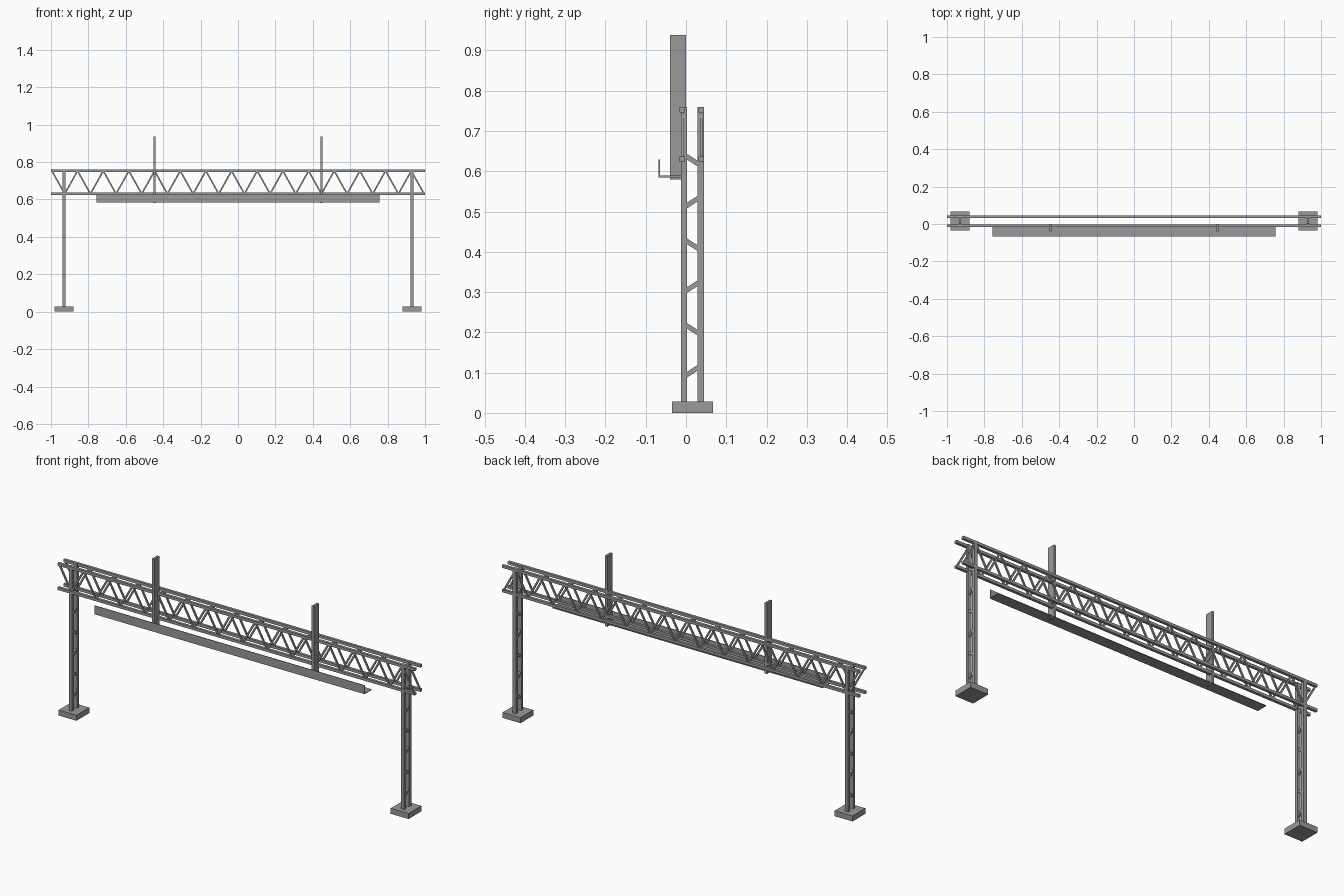
import bpy, bmesh
from mathutils import Vector, Matrix

if "Cube" in bpy.data.objects:
    bpy.data.objects.remove(bpy.data.objects["Cube"])

grey = bpy.data.materials.new("steel_grey")
grey.diffuse_color = (0.32, 0.32, 0.32, 1)
grey.use_nodes = True
grey.node_tree.nodes["Principled BSDF"].inputs["Base Color"].default_value = grey.diffuse_color


def add_box(bm, lo, hi):
    lo, hi = Vector(lo), Vector(hi)
    m = Matrix.Translation((lo + hi) / 2) @ Matrix.Diagonal((*(hi - lo), 1))
    bmesh.ops.create_cube(bm, size=1, matrix=m)


def add_bar(bm, a, b, wide, deep):
    # square bar from a to b
    a, b = Vector(a), Vector(b)
    z = (b - a).normalized()
    x = Vector((1, 0, 0)) if abs(z.x) < 0.01 else Vector((0, 1, 0))
    y = z.cross(x)
    rot = Matrix((x, y, z)).transposed().to_4x4()
    m = Matrix.Translation((a + b) / 2) @ rot @ Matrix.Diagonal((wide, deep, (b - a).length, 1))
    bmesh.ops.create_cube(bm, size=1, matrix=m)


def finish(bm, name):
    bmesh.ops.recalc_face_normals(bm, faces=bm.faces)
    me = bpy.data.meshes.new(name)
    bm.to_mesh(me)
    bm.free()
    me.materials.append(grey)
    ob = bpy.data.objects.new(name, me)
    bpy.context.collection.objects.link(ob)


# Front and back trusses: two chords and a zigzag web
TOP, BOTTOM, BAYS = 0.753, 0.630, 29
for name, y in (("front_truss", -0.009), ("back_truss", 0.038)):
    bm = bmesh.new()
    for z in (TOP, BOTTOM):
        add_box(bm, (-1, y - 0.0068, z - 0.0068), (1, y + 0.0068, z + 0.0068))
    for i in range(BAYS):
        x0, x1 = -0.995 + 1.99 * i / BAYS, -0.995 + 1.99 * (i + 1) / BAYS
        z0, z1 = (TOP, BOTTOM) if i % 2 == 0 else (BOTTOM, TOP)
        add_bar(bm, (x0, y, z0), (x1, y, z1), 0.007, 0.008)
    finish(bm, name)

for side, s in (("left", -1), ("right", 1)):
    # Footing
    x = 0.93 * s
    bm = bmesh.new()
    add_box(bm, (x - 0.05, -0.035, 0), (x + 0.05, 0.067, 0.028))
    finish(bm, side + "_footing")

    # Twin-leg column with alternating lacing bars
    bm = bmesh.new()
    for y0, y1 in ((-0.012, 0.002), (0.028, 0.045)):
        add_box(bm, (x - 0.009, y0, 0.02), (x + 0.009, y1, 0.76))
    for i in range(6):
        z, d = 0.103 + 0.105 * i, 0.011 * (1 if i % 2 == 0 else -1)
        add_bar(bm, (x, -0.002, z - d), (x, 0.032, z + d), 0.012, 0.012)
    finish(bm, side + "_column")

    # Upright sign bracket
    px = 0.447 * s
    bm = bmesh.new()
    add_box(bm, (px - 0.006, -0.040, 0.580), (px + 0.006, 0.0, 0.938))
    finish(bm, side + "_sign_bracket")

# Walkway tray: floor plate and front upstand
bm = bmesh.new()
add_box(bm, (-0.757, -0.068, 0.585), (0.757, -0.012, 0.589))
add_box(bm, (-0.757, -0.068, 0.585), (0.757, -0.065, 0.629))
finish(bm, "walkway_tray")
